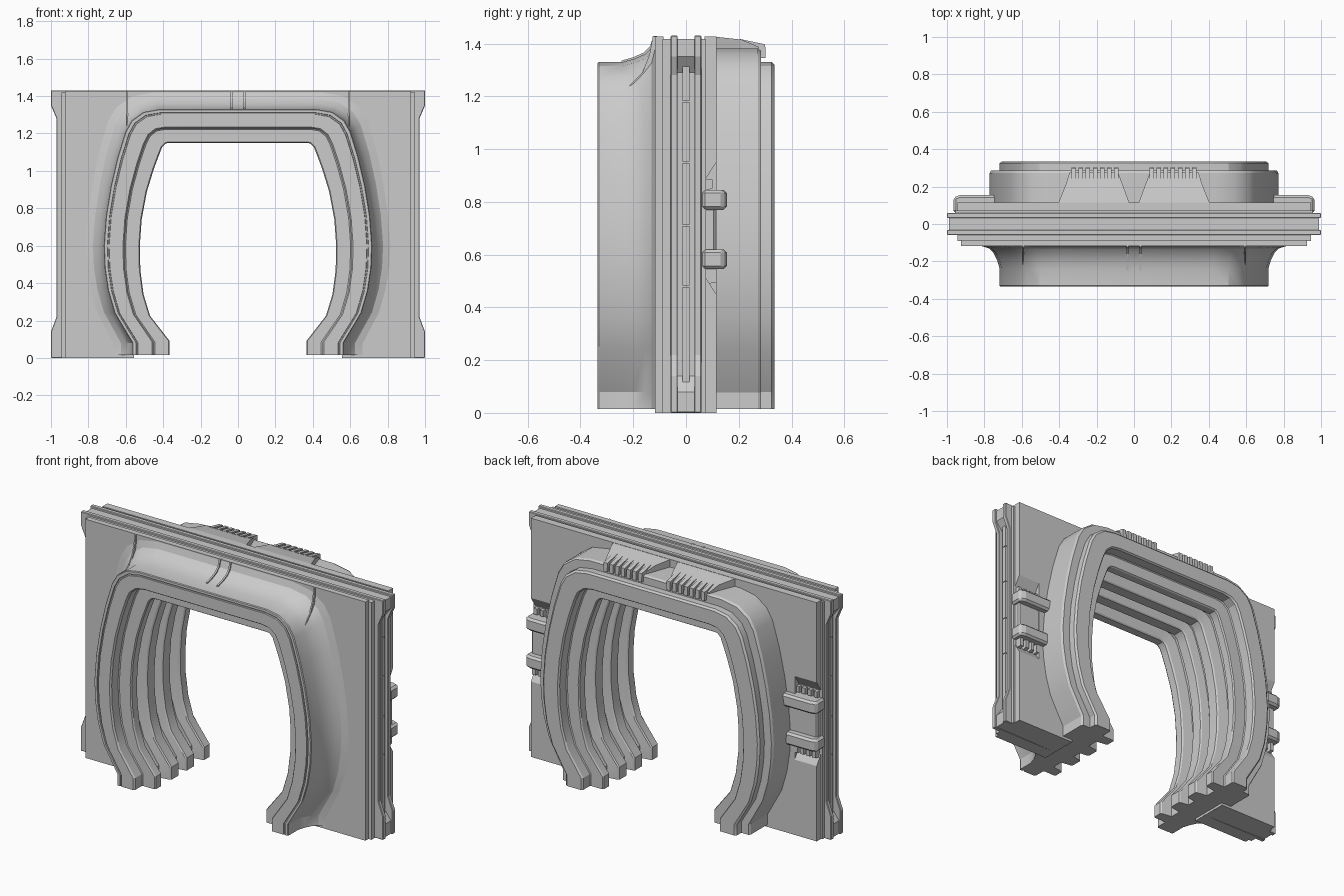
import bpy, bmesh, math

if "Cube" in bpy.data.objects:
    bpy.data.objects.remove(bpy.data.objects["Cube"])

# Half profiles of the arch (right side, foot to crown): inner and outer edge
INNER = [(.365, .015), (.365, .09), (.47, .225), (.505, .34), (.522, .47), (.525, .60), (.515, .74),
         (.487, .89), (.45, 1.01), (.42, 1.09), (.405, 1.128), (.385, 1.147), (.36, 1.15)]
OUTER = [(.565, .015), (.565, .08), (.66, .24), (.695, .36), (.713, .48), (.718, .60), (.706, .76),
         (.68, .92), (.645, 1.07), (.602, 1.21), (.568, 1.27), (.505, 1.315), (.42, 1.33)]
TOP = 1.43


def contour(t):
    """Arch line between the inner (t=0) and outer (t=1) profile, left foot to right foot."""
    half = [(a + (c - a) * t, min(b + (d - b) * t, TOP - .004))
            for (a, b), (c, d) in zip(INNER, OUTER)]
    return [(-x, z) for x, z in half] + half[::-1]


def finish(name, bm, bevel=0, smooth=False):
    bmesh.ops.recalc_face_normals(bm, faces=bm.faces)
    me = bpy.data.meshes.new(name)
    bm.to_mesh(me)
    bm.free()
    ob = bpy.data.objects.new(name, me)
    bpy.context.collection.objects.link(ob)
    if smooth:
        me.shade_smooth()
        me.set_sharp_from_angle(angle=math.radians(25))
    if bevel:
        m = ob.modifiers.new("edge_bevel", 'BEVEL')
        m.width, m.segments, m.limit_method = bevel, 1, 'ANGLE'
    return ob


def prism(name, pts, axis, a, b, bevel=0):
    """Extrude a 2D outline along one axis from a to b."""
    put = {'x': lambda p, h: (h, p[0], p[1]),
           'y': lambda p, h: (p[0], h, p[1]),
           'z': lambda p, h: (p[0], p[1], h)}[axis]
    bm = bmesh.new()
    lo = [bm.verts.new(put(p, a)) for p in pts]
    hi = [bm.verts.new(put(p, b)) for p in pts]
    bm.faces.new(lo)
    bm.faces.new(hi)
    n = len(pts)
    for i in range(n):
        j = (i + 1) % n
        bm.faces.new((lo[i], lo[j], hi[j], hi[i]))
    return finish(name, bm, bevel)


def box(name, x, y, z, bevel=0):
    return prism(name, [(x[0], z[0]), (x[1], z[0]), (x[1], z[1]), (x[0], z[1])], 'y', y[0], y[1], bevel)


def wall(name, edge, y0, y1, bevel=0):
    """Wall layer with arch opening; edge is the right outer side, bottom to top."""
    arch = contour(.95)
    arch[0], arch[-1] = (arch[0][0], 0), (arch[-1][0], 0)
    return prism(name, arch + edge + [(-x, z) for x, z in edge[::-1]], 'y', y0, y1, bevel)


# Arch liner: stepped cross-section (t, y) swept along the contour
ribs = [(.43, -.265), (.40, -.26), (.03, -.26), (0, -.252), (0, -.205), (.04, -.198), (.36, -.188),
        (.36, -.122), (.04, -.112), (0, -.105), (0, -.04), (.04, -.034), (.30, -.026)]
section = ([(1, -.33), (.98, -.335), (.90, -.335), (.89, -.328), (.86, -.328), (.85, -.335),
            (.47, -.335), (.43, -.325)]
           + ribs + [(t, -y) for t, y in ribs[::-1]]
           + [(.43, .325), (.47, .335), (.94, .335), (1, .325), (1, .285),
              (1.24, .285), (1.28, .272), (1.28, .10), (1.28, 0), (1.50, -.10), (1.50, -.118),
              (1.3, -.13), (1.17, -.155), (1.07, -.195), (1, -.24)])
bm = bmesh.new()
lines = [[bm.verts.new((x, y, z)) for x, z in contour(t)] for t, y in section]
for k, line in enumerate(lines):
    nxt = lines[(k + 1) % len(lines)]
    for i in range(len(line) - 1):
        bm.faces.new((line[i], line[i + 1], nxt[i + 1], nxt[i]))
bm.faces.new([l[0] for l in lines])
bm.faces.new([l[-1] for l in lines])
finish("arch_liner", bm, smooth=True)

# Wall layers, front to back
wall("front_plate", [(.925, 0), (.925, TOP - .003)], -.118, -.085)
wall("front_frame", [(.945, 0), (.945, TOP - .012)], -.09, -.05)
flange = [(1, 0), (1, .14), (.97, .22), (.97, 1.28), (1, 1.35), (1, TOP)]
wall("front_flange", flange, -.058, -.032, .003)
wall("channel_core", [(.99, .003), (.99, .08), (.945, .14), (.945, 1.29), (.99, 1.35), (.99, TOP - .012)],
     -.035, .035)
wall("back_flange", flange, .032, .058, .003)
wall("back_frame", [(.955, 0), (.955, TOP - .012)], .055, .075)
wall("back_plate", [(.945, 0), (.945, .45), (.80, .45), (.80, .95), (.945, .95), (.945, TOP - .003)],
     .07, .115)

for s, side in ((1, "right"), (-1, "left")):
    def mx(a, b):
        return sorted((s * a, s * b))

    # Segmented rail inside the side channel
    cuts = [.10, .48, .71, .95, 1.18, 1.34]
    for i in range(5):
        box(f"{side}_channel_rail", mx(.93, .962), (-.013, .013), (cuts[i] + .002, cuts[i + 1] - .002))

    # Side clamps on the back, set in a recess with sloped ends
    bar = [(s * .72, .06), (s * .72, .155), (s * .93, .155), (s * .965, .142), (s * .965, .06)]
    for z in (.545, .77):
        prism(f"{side}_clamp_bar", bar, 'z', z, z + .075, .012)
    box(f"{side}_clamp_block", mx(.74, .945), (.06, .112), (.61, .78), .008)
    for z0, z1 in ((.45, .52), (.95, .88)):
        prism(f"{side}_recess_ramp", [(.06, z0), (.115, z0), (.07, z1), (.06, z1)], 'x', s * .74, s * .945)
    for i in range(4):
        x = .795 + i * .04
        for z0, z1, y in ((.485, .55, .115), (.84, .885, .10)):
            prism(f"{side}_clamp_tooth", [(.06, z0), (y, z0 + .01), (y, z1), (.06, z1)],
                  'x', s * x, s * (x + .022))

    # Roof vent housing with slats on the back
    plan = [(.02, .10), (.41, .10), (.365, .21), (.345, .275), (.085, .275), (.06, .21)]
    vent = prism(f"{side}_vent_housing", [(s * x, y) for x, y in plan], 'z', 1.35, 1.42)
    for v in vent.data.vertices:
        if v.co.z > 1.4:
            v.co.z = 1.427 if v.co.y < .12 else 1.415 if v.co.y < .22 else 1.388
    slat = [(.205, 1.417), (.30, 1.397), (.302, 1.345), (.27, 1.345), (.205, 1.36)]
    for i in range(7):
        x = .082 + i * .038
        prism(f"{side}_vent_slat", slat, 'x', s * x, s * (x + .024))

    # Thin seam ribs at the upper corners of the flared front
    seam = [(-.11, 1.426), (-.126, 1.426), (-.138, 1.36), (-.165, 1.29), (-.22, 1.235), (-.11, 1.235)]
    prism(f"{side}_corner_seam", seam, 'x', s * .588, s * .596)

# Raised strap edges at the crown of the flared front
strap = [(-.11, TOP - .002), (-.124, TOP - .002), (-.136, 1.39), (-.16, 1.366), (-.198, 1.349),
         (-.245, 1.335), (-.245, 1.30), (-.11, 1.30)]
for x in (-.04, .03):
    prism("crown_strap", strap, 'x', x, x + .01)
